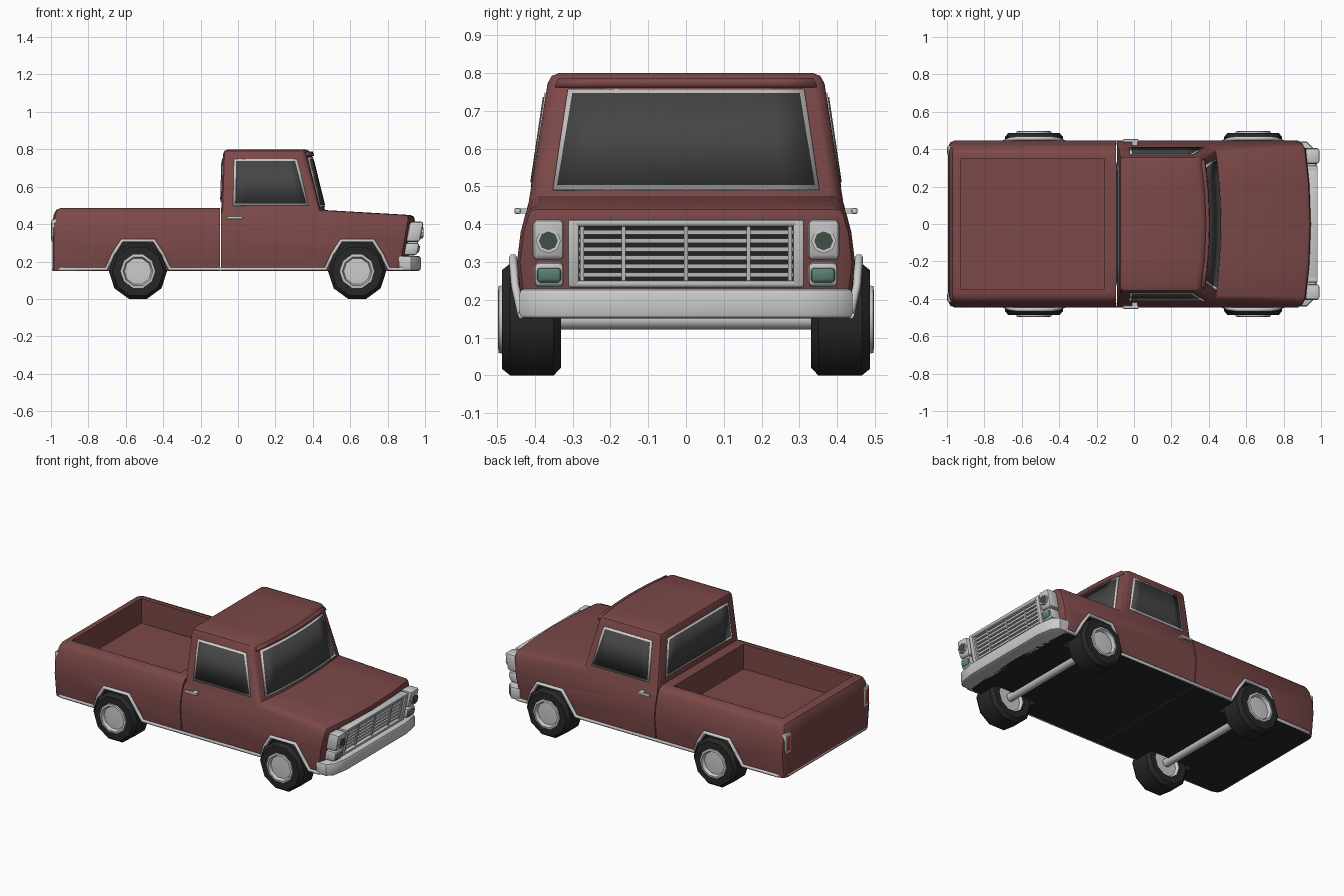
import bpy, bmesh, math
from mathutils import Vector, Matrix

if "Cube" in bpy.data.objects:
    bpy.data.objects.remove(bpy.data.objects["Cube"])


def mat(name, *rgb):
    m = bpy.data.materials.new(name)
    m.diffuse_color = (*rgb, 1)
    m.use_nodes = True
    m.node_tree.nodes["Principled BSDF"].inputs["Base Color"].default_value = m.diffuse_color
    return m


RED = mat("red_paint", .2, .065, .065)
DARK = mat("black", .02, .02, .02)
GLASS = mat("dark_glass", .06, .06, .06)
LAMP = mat("headlamp", .05, .08, .06)
GREEN = mat("indicator", .12, .25, .2)
TAIL = mat("tail_red", .4, .04, .04)
WHEELS = (-.535, .637)


def finish(name, bm, *mats):
    bmesh.ops.recalc_face_normals(bm, faces=bm.faces)
    me = bpy.data.meshes.new(name)
    bm.to_mesh(me)
    bm.free()
    o = bpy.data.objects.new(name, me)
    bpy.context.collection.objects.link(o)
    for m in mats:
        if m:
            me.materials.append(m)
    return o


def width(z):
    """Half width of the body at a height."""
    t = [(.15, .43), (.3, .447), (.38, .437), (.475, .41), (.8, .362)]
    for (a, wa), (b, wb) in zip(t, t[1:]):
        if z <= b or b == .8:
            return wa + (wb - wa) * (z - a) / (b - a)


def prism(pts, y0, y1):
    """Side profile in x, z extruded along y."""
    bm = bmesh.new()
    f = bm.faces.new([bm.verts.new((x, y0, z)) for x, z in pts])
    r = bmesh.ops.extrude_face_region(bm, geom=[f])
    for v in r["geom"]:
        if isinstance(v, bmesh.types.BMVert):
            v.co.y = y1
    bmesh.ops.recalc_face_normals(bm, faces=bm.faces)
    return bm


def shell(name, pts, levels, bulge, offset):
    """Painted body section with tapered sides and rounded edges."""
    bm = prism(pts, -1, 1)
    bmesh.ops.connect_verts_concave(bm, faces=bm.faces[:])
    cuts = [((0, 0, z), (0, 0, 1)) for z in levels] + [((0, y, 0), (0, 1, 0)) for y in (-.5, 0, .5)]
    for co, no in cuts:
        bmesh.ops.bisect_plane(bm, geom=bm.verts[:] + bm.edges[:] + bm.faces[:], dist=1e-4,
                               plane_co=co, plane_no=no)
    for v in bm.verts:
        if v.co.x > .3:
            v.co.x -= bulge * v.co.y ** 2
        v.co.y *= width(v.co.z)
    bm.normal_update()
    sharp = []
    for e in bm.edges:
        m = (e.verts[0].co + e.verts[1].co) / 2
        seam = -.1 < m.x < -.085 and m.z < .49
        if e.is_convex and e.calc_face_angle(0) > .55 and m.z > .151 and not seam:
            sharp.append(e)
    bmesh.ops.bevel(bm, geom=sharp, offset=offset, segments=2, profile=.5, affect='EDGES', clamp_overlap=True)
    return finish(name, bm, RED, DARK)


def cut(o, bm, index):
    c = finish("cutter", bm, RED, DARK)
    for p in c.data.polygons:
        p.material_index = index
    m = o.modifiers.new("cut", 'BOOLEAN')
    m.object, m.operation, m.solver = c, 'DIFFERENCE', 'EXACT'
    bpy.context.view_layer.objects.active = o
    bpy.ops.object.modifier_apply(modifier="cut")
    bpy.data.objects.remove(c)


def box(name, x, y, z, m=None, bevel=0, lean=0):
    bm = bmesh.new()
    bmesh.ops.create_cube(bm, size=1)
    for v in bm.verts:
        v.co = [(a + b) / 2 + c * (b - a) for (a, b), c in zip((x, y, z), v.co)]
    if bevel:
        bmesh.ops.bevel(bm, geom=bm.edges[:], offset=bevel, segments=2, profile=.5, affect='EDGES')
    for v in bm.verts:
        v.co.x += lean * (v.co.z - .42)
    return finish(name, bm, m)


def span(a, b, s):
    return tuple(sorted((a * s, b * s)))


def lathe(name, prof, n, x, z, s, m=None):
    """Turn (radius, y) points about a wheel axis."""
    bm = bmesh.new()
    rings = []
    for r, y in prof:
        rings.append([bm.verts.new((x + r * math.sin(a), s * y, z - r * math.cos(a)))
                      for a in [math.tau * (i + .5) / n for i in range(n)]])
    for p, q in zip(rings, rings[1:]):
        for i in range(n):
            bm.faces.new((p[i], p[i - 1], q[i - 1], q[i]))
    bmesh.ops.remove_doubles(bm, verts=bm.verts, dist=1e-5)
    return finish(name, bm, m)


def rod(name, a, b, r, n=10, m=None):
    a, b = Vector(a), Vector(b)
    bm = bmesh.new()
    mx = Matrix.Translation((a + b) / 2) @ (b - a).to_track_quat('Z', 'Y').to_matrix().to_4x4()
    bmesh.ops.create_cone(bm, cap_ends=True, segments=n, radius1=r, radius2=r, depth=(b - a).length, matrix=mx)
    return finish(name, bm, m)


def panel(name, f, lo, hi, z, thick, m=None):
    """Four-cornered pane laid on a surface f(u, z)."""
    bm = bmesh.new()
    n = 8
    rows = [[bm.verts.new(f(a + (b - a) * i / n, h)) for i in range(n + 1)] for (a, b), h in zip((lo, hi), z)]
    for i in range(n):
        bm.faces.new((rows[0][i], rows[0][i + 1], rows[1][i + 1], rows[1][i]))
    o = finish(name, bm, m)
    s = o.modifiers.new("thickness", 'SOLIDIFY')
    s.thickness, s.offset = thick, 0


def window(name, f, lo, hi, z):
    g = .012
    panel(name + "_frame", f, (lo[0] - g, lo[1] + g), (hi[0] - g, hi[1] + g), (z[0] - g, z[1] + g), .008)
    panel(name + "_glass", f, lo, hi, z, .014, GLASS)


# Cab with bonnet, and the open load bed
cab = shell("cab", [(-.09, .15), (-.09, .475), (-.08, .8), (.385, .8), (.465, .475), (.95, .447), (.9, .15)],
            (.3, .38, .475), .03, .028)
bed = shell("load_bed", [(-.993, .15), (-.993, .4), (-.98, .487), (-.095, .487), (-.095, .15)],
            (.3, .38), 0, .035)
hole = bmesh.new()
bmesh.ops.create_cube(hole, size=1, matrix=Matrix.Translation((-.542, 0, .53)) @ Matrix.Diagonal((.765, .7, .4, 1)))
cut(bed, hole, 0)

# Wheel arches cut from each side
ARCH = [(-.157, .14), (-.122, .235), (-.078, .303), (.078, .303), (.122, .235), (.157, .14)]
for o, cx in ((bed, WHEELS[0]), (cab, WHEELS[1])):
    for s in (-1, 1):
        cut(o, prism([(cx + x, z) for x, z in ARCH], .3 * s, .6 * s), 1)
    for p in o.data.polygons:
        if p.normal.z < -.9 and p.center.z < .2:
            p.material_index = 1

# Windows and the lip above the windscreen
def screen(y, z):
    return (.465 - (z - .475) * .246 - .03 * (y / width(z)) ** 2, y, z)


window("windscreen", screen, (-.34, .34), (-.3, .3), (.502, .745))
panel("windscreen_lip", screen, (-.345, .345), (-.335, .335), (.762, .784), .025, RED)
window("rear_window", lambda y, z: (-.09 + (z - .475) * .03, y, z), (-.32, .32), (-.29, .29), (.53, .74))
for s, side in ((-1, "right"), (1, "left")):
    window(side + "_window", lambda x, z, s=s: (x, s * width(z), z), (-.015, .365), (-.01, .305), (.51, .735))

# Chrome strip along the sills, arches and tail
half = [(.88, .16)]
for cx in reversed(WHEELS):
    half += [(cx + .168, .16), (cx + .132, .238), (cx + .085, .312),
             (cx - .085, .312), (cx - .132, .238), (cx - .168, .16)]
half = [(x, width(z) + (.012 if z > .2 else .004), z) for x, z in half]
half += [(-.945, .43, .16), (-.985, .39, .16)]
path = half + [(x, -y, z) for x, y, z in reversed(half)]
cu = bpy.data.curves.new("chrome_strip", 'CURVE')
cu.dimensions, cu.bevel_depth, cu.bevel_resolution = '3D', .011, 1
sp = cu.splines.new('POLY')
sp.points.add(len(path) - 1)
for p, c in zip(sp.points, path):
    p.co = (*c, 1)
bpy.context.collection.objects.link(bpy.data.objects.new("chrome_strip", cu))

# Wheels and axles
for cx, end in zip(WHEELS, ("rear", "front")):
    rod(end + "_axle", (cx, -.35, .148), (cx, .35, .148), .026)
    for s, side in ((-1, "right"), (1, "left")):
        n = f"{end}_{side}_"
        lathe(n + "tyre", [(.09, .345), (.095, .333), (.135, .331), (.1555, .35), (.1555, .465), (.137, .487),
                           (.092, .487), (.088, .475)], 10, cx, .148, s, DARK)
        lathe(n + "rim", [(.095, .483), (.093, .495), (.08, .497), (.072, .477), (0, .482)], 10, cx, .148, s)
        lathe(n + "rim_back", [(.094, .345), (.08, .36), (0, .36)], 10, cx, .148, s)

# Grille
L = .2
box("grille_back", (.93, .955), (-.3, .3), (.24, .405), DARK, 0, L)
for s, side in ((-1, "right"), (1, "left")):
    box(f"grille_{side}_frame", (.93, .985), span(.283, .312, s), (.233, .412), None, .006, L)
for z, n in ((.233, "bottom"), (.394, "top")):
    box(f"grille_{n}_frame", (.93, .985), (-.3, .3), (z, z + .018), None, .006, L)
for i in range(6):
    z = .266 + i * .0225
    box("grille_bar", (.945, .972), (-.29, .29), (z - .006, z + .006), None, 0, L)
for y in (-.275, -.165, 0, .165, .275):
    box("grille_post", (.945, .976), (y - .005, y + .005), (.245, .4), None, 0, L)

# Bumper with swept-back ends
bm = bmesh.new()
plan = [(.86, .44), (.925, .44), (.96, .405), (.978, .3)]
outline = plan + [(x, -y) for x, y in reversed(plan)]
f = bm.faces.new([bm.verts.new((x, y, .15)) for x, y in outline])
r = bmesh.ops.extrude_face_region(bm, geom=[f])
bmesh.ops.translate(bm, vec=(0, 0, .08), verts=[v for v in r["geom"] if isinstance(v, bmesh.types.BMVert)])
flat = [e for e in bm.edges if abs(e.verts[0].co.z - e.verts[1].co.z) < .01]
bmesh.ops.bevel(bm, geom=flat, offset=.014, segments=2, profile=.5, affect='EDGES')
finish("front_bumper", bm)

# Lamps and door handles
for s, side in ((-1, "right"), (1, "left")):
    box(side + "_headlamp_housing", (.92, .995), span(.322, .406, s), (.305, .413), None, .014, L)
    rod(side + "_headlamp_ring", (.93, s * .364, .356), (.99, s * .364, .356), .033, 8)
    rod(side + "_headlamp", (.93, s * .364, .356), (.993, s * .364, .356), .025, 8, LAMP)
    box(side + "_indicator_housing", (.92, .995), span(.322, .402, s), (.234, .3), None, .014, L)
    box(side + "_indicator", (.93, 1.002), span(.33, .394, s), (.245, .286), GREEN, .01, L)
    box(side + "_tail_lamp_frame", (-.998, -.962), span(.365, .42, s), (.302, .427), None, .01)
    box(side + "_tail_lamp", (-1, -.97), span(.374, .411, s), (.315, .412), TAIL, .006)
    box(side + "_door_handle", (-.06, .025), span(.437, .454, s), (.427, .443), None, .005)
    box(side + "_handle_mount", (-.01, .02), span(.41, .44, s), (.428, .442))

# Smooth shading with crisp edges
for o in bpy.context.scene.objects:
    o.select_set(o.type == 'MESH')
bpy.context.view_layer.objects.active = cab
bpy.ops.object.shade_smooth_by_angle(angle=math.radians(38))
